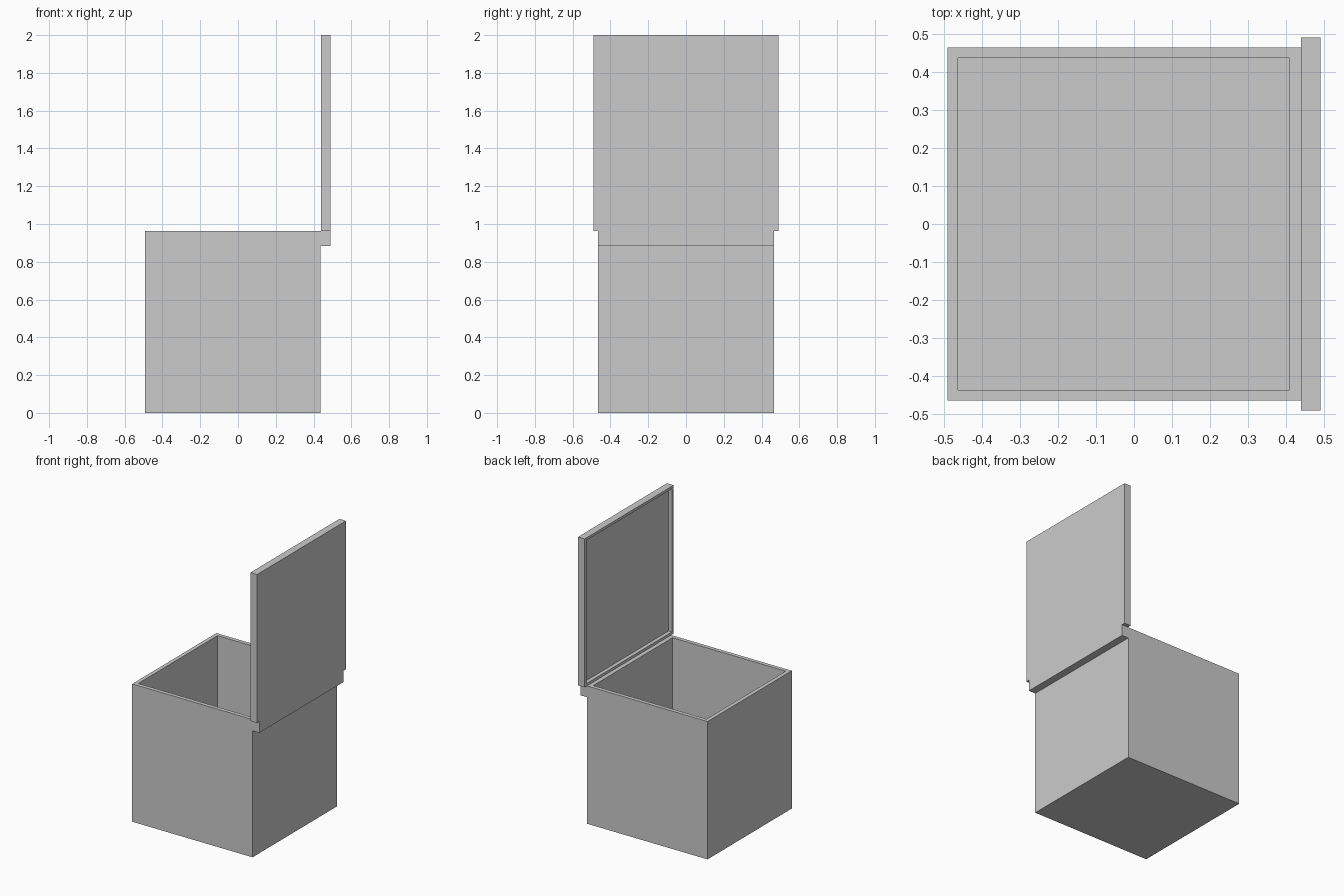
import bpy
import bmesh
from mathutils import Vector

default = bpy.data.objects.get("Cube")
if default:
    bpy.data.objects.remove(default, do_unlink=True)

# Single flat material
grey = bpy.data.materials.new("plain_grey")
grey.use_nodes = True
colour = (0.6, 0.6, 0.6, 1)
grey.diffuse_color = colour
grey.node_tree.nodes["Principled BSDF"].inputs["Base Color"].default_value = colour


def box(name, low, high, open_side=None, rim=0.0, depth=0.0):
    """Box between two corners, optionally hollowed from one side."""
    low, high = Vector(low), Vector(high)
    bm = bmesh.new()
    bmesh.ops.create_cube(bm, size=1)
    for v in bm.verts:
        v.co = (low + high) / 2 + v.co * (high - low)
    if open_side:
        side = Vector(open_side)
        bm.normal_update()
        face = max(bm.faces, key=lambda f: f.normal.dot(side))
        bmesh.ops.inset_region(bm, faces=[face], thickness=rim)
        pushed = bmesh.ops.extrude_discrete_faces(bm, faces=[face])["faces"][0]
        bmesh.ops.translate(bm, verts=pushed.verts, vec=-side * depth)
    bmesh.ops.recalc_face_normals(bm, faces=bm.faces)
    mesh = bpy.data.meshes.new(name)
    bm.to_mesh(mesh)
    bm.free()
    mesh.materials.append(grey)
    obj = bpy.data.objects.new(name, mesh)
    bpy.context.collection.objects.link(obj)
    return obj


TOP = 0.963    # rim height of the box
SIDE = 0.438   # hinge side of the box
EDGE = 0.491   # outer face of the lid

# Hollow container, open at the top
box("container", (-0.492, -0.465, 0), (SIDE, 0.465, TOP), (0, 0, 1), 0.039, TOP - 0.04)
# Hinge ledge along one side
box("hinge_ledge", (SIDE, -0.465, 0.884), (EDGE, 0.465, TOP))
# Raised lid with a shallow recess on its inner face
box("lid", (0.44, -EDGE, TOP), (EDGE, EDGE, 2), (-1, 0, 0), 0.026, 0.026)
